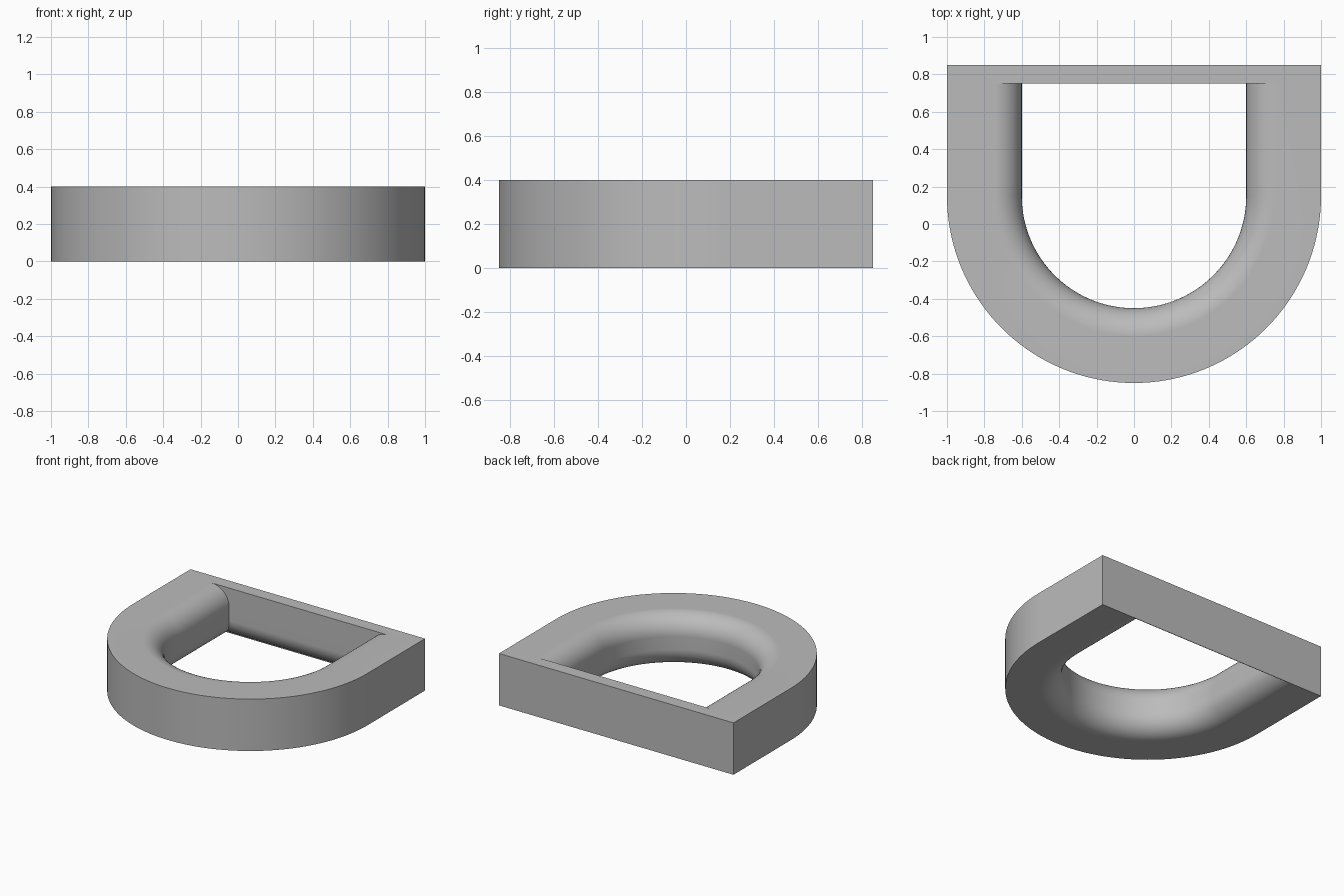
import bpy, bmesh, math

if "Cube" in bpy.data.objects:
    bpy.data.objects.remove(bpy.data.objects["Cube"])

R_OUT, R_IN, CY = 1.0, 0.6, 0.15      # outer / opening radius, arc centre
BACK, WALL, H = 0.85, 0.75, 0.40      # back face, inner face of back bar, height
FIL, ARC, STEPS = 0.15, 72, 12        # fillet radius and resolution


def d_loop(bm, r, back, z):
    """D-shaped ring: back-left corner, front half circle, back-right corner."""
    pts = [(-r, back)]
    for i in range(ARC + 1):
        a = math.pi + math.pi * i / ARC
        pts.append((r * math.cos(a), CY + r * math.sin(a)))
    pts.append((r, back))
    return [bm.verts.new((x, y, z)) for x, y in pts]


bm = bmesh.new()
rings = [d_loop(bm, R_OUT, BACK, 0), d_loop(bm, R_OUT, BACK, H)]

# upper fillet: rounds the sides and front only, the back bar stays square
for i in range(STEPS + 1):
    a = math.pi / 2 * i / STEPS
    rings.append(d_loop(bm, R_IN + FIL * (1 - math.sin(a)), WALL,
                        H - FIL * (1 - math.cos(a))))

# lower fillet: rounds the whole opening, including the back bar
for i in range(STEPS + 1):
    a = math.pi / 2 * i / STEPS
    o = FIL * (1 - math.cos(a))
    rings.append(d_loop(bm, R_IN + o, min(WALL + o, BACK - 0.004),
                        FIL * (1 - math.sin(a))))

# skin consecutive rings, closing back to the first
n = len(rings[0])
for k, ring in enumerate(rings):
    nxt = rings[(k + 1) % len(rings)]
    for j in range(n):
        j2 = (j + 1) % n
        bm.faces.new((ring[j], ring[j2], nxt[j2], nxt[j]))
bmesh.ops.recalc_face_normals(bm, faces=bm.faces[:])

mesh = bpy.data.meshes.new("d_ring")
bm.to_mesh(mesh)
bm.free()
ring_obj = bpy.data.objects.new("d_ring", mesh)
bpy.context.collection.objects.link(ring_obj)

# plain grey
grey = bpy.data.materials.new("grey")
grey.diffuse_color = (0.5, 0.5, 0.5, 1)
grey.use_nodes = True
grey.node_tree.nodes["Principled BSDF"].inputs["Base Color"].default_value = grey.diffuse_color
mesh.materials.append(grey)

# smooth fillets, crisp flat faces
bpy.context.view_layer.objects.active = ring_obj
ring_obj.select_set(True)
bpy.ops.object.shade_smooth_by_angle(angle=math.radians(30))
weighted = ring_obj.modifiers.new("flat_face_normals", 'WEIGHTED_NORMAL')
weighted.keep_sharp = True
